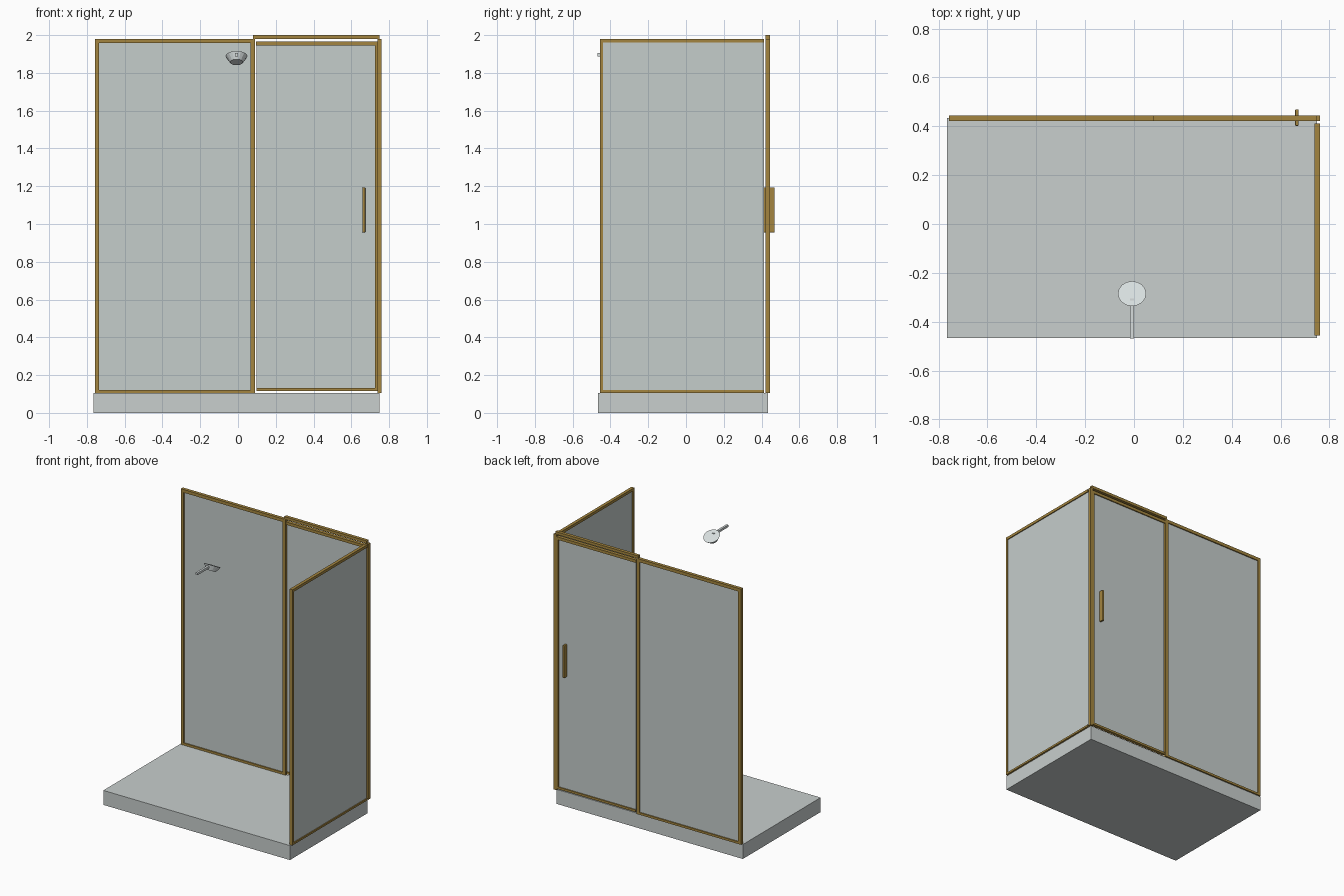
import bpy, math
from mathutils import Matrix, Vector

if "Cube" in bpy.data.objects:
    bpy.data.objects.remove(bpy.data.objects["Cube"])


def material(name, rgb):
    m = bpy.data.materials.new(name)
    m.diffuse_color = (*rgb, 1)
    m.use_nodes = True
    m.node_tree.nodes["Principled BSDF"].inputs["Base Color"].default_value = m.diffuse_color
    return m


BRASS = material("brass", (0.37, 0.235, 0.05))
GLASS = material("pale glass", (0.56, 0.61, 0.60))
TRAY = material("tray grey", (0.58, 0.62, 0.61))
CHROME = material("chrome", (0.68, 0.73, 0.73))


def box(name, x, y, z, mat, bevel=0):
    """Box from (min, max) ranges along each axis."""
    bpy.ops.mesh.primitive_cube_add(size=1)
    o = bpy.context.object
    o.name = name
    ranges = (x, y, z)
    size = Matrix.Diagonal([b - a for a, b in ranges] + [1])
    o.data.transform(size)
    o.location = [(a + b) / 2 for a, b in ranges]
    o.data.materials.append(mat)
    if bevel:
        mod = o.modifiers.new("soft_edges", 'BEVEL')
        mod.width, mod.segments = bevel, 2
    return o


def cone(name, r1, r2, start, end, sides, mat):
    start, end = Vector(start), Vector(end)
    bpy.ops.mesh.primitive_cone_add(vertices=sides, radius1=r1, radius2=r2,
                                    depth=(end - start).length)
    o = bpy.context.object
    o.name = name
    o.location = (start + end) / 2
    o.rotation_euler = (end - start).to_track_quat('Z', 'Y').to_euler()
    o.data.materials.append(mat)
    return o


FLOOR, TOP = 0.106, 1.98
BACK = (0.421, 0.445)       # depth of the back frame
PANE = (0.429, 0.437)       # depth of the back glass
SIDE = (0.738, 0.761)       # width of the side frame

# Shower tray
box("shower_tray", (-0.765, 0.748), (-0.467, 0.434), (0, FLOOR), TRAY)

# Fixed back panel
box("fixed_glass", (-0.745, 0.078), PANE, (FLOOR, TOP - 0.01), GLASS)
for name, x in (("fixed_left_post", (-0.758, -0.735)),
                ("fixed_right_post", (0.067, 0.09)),
                ("corner_post", SIDE)):
    box(name, x, BACK, (FLOOR, TOP), BRASS)
box("fixed_top_rail", (-0.735, 0.067), BACK, (1.957, TOP), BRASS)
box("fixed_bottom_rail", (-0.735, 0.067), BACK, (FLOOR, 0.122), BRASS)

# Door with its rails, stile, header and handle
box("door_glass", (0.098, 0.726), PANE, (0.118, 1.964), GLASS)
box("door_top_rail", (0.094, 0.726), BACK, (1.944, 1.965), BRASS)
box("door_bottom_rail", (0.098, 0.726), BACK, (0.117, 0.133), BRASS)
box("door_stile", (0.725, 0.738), BACK, (0.117, 1.965), BRASS)
box("door_header", (0.079, 0.748), BACK, (TOP, 2.0), BRASS)
box("door_handle", (0.659, 0.674), (0.402, 0.469), (0.955, 1.194), BRASS, 0.004)

# Side panel
box("side_glass", (0.746, 0.754), (-0.45, 0.412), (FLOOR, TOP - 0.01), GLASS)
box("side_front_post", SIDE, (-0.456, -0.44), (FLOOR, TOP), BRASS)
box("side_top_rail", SIDE, (-0.44, 0.412), (1.96, TOP), BRASS)
box("side_bottom_rail", SIDE, (-0.44, 0.412), (FLOOR, 0.12), BRASS)

# Shower head: tapered dish tilted towards the back, on a straight arm
tilt = math.radians(28)
centre = Vector((-0.008, -0.285, 1.889))
normal = Vector((0, math.sin(tilt), math.cos(tilt)))
cone("shower_head", 0.034, 0.058, centre - normal * 0.037, centre, 16, CHROME)
box("shower_arm", (-0.016, 0.0), (-0.468, -0.304), (1.888, 1.904), CHROME)
